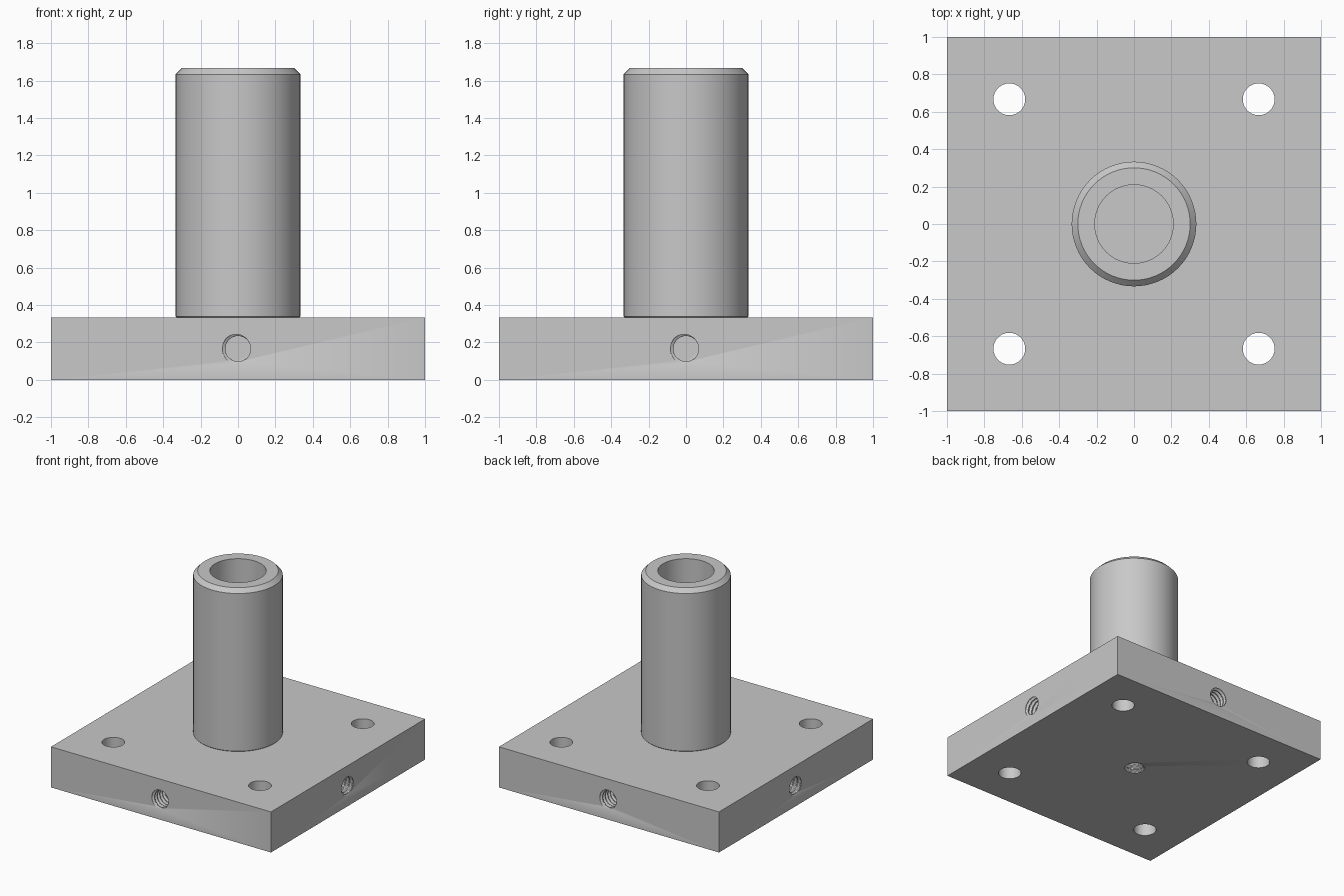
import bpy, bmesh, math
from mathutils import Matrix, Vector

cube = bpy.data.objects.get("Cube")
if cube:
    bpy.data.objects.remove(cube, do_unlink=True)

PLATE_TOP = 1 / 3
COLUMN_R = 1 / 3
COLUMN_TOP = 5 / 3
SEGMENTS = 64

# One plain machined-metal colour
metal = bpy.data.materials.new("grey metal")
metal.use_nodes = True
grey = (0.58, 0.58, 0.58, 1)
metal.diffuse_color = grey
metal.node_tree.nodes["Principled BSDF"].inputs["Base Color"].default_value = grey


def make_object(name, bm):
    bmesh.ops.recalc_face_normals(bm, faces=bm.faces)
    mesh = bpy.data.meshes.new(name)
    bm.to_mesh(mesh)
    bm.free()
    mesh.materials.append(metal)
    obj = bpy.data.objects.new(name, mesh)
    bpy.context.collection.objects.link(obj)
    return obj


def select_only(obj):
    bpy.ops.object.select_all(action='DESELECT')
    obj.select_set(True)
    bpy.context.view_layer.objects.active = obj


def cut(target, cutter):
    select_only(target)
    mod = target.modifiers.new("cut", 'BOOLEAN')
    mod.operation = 'DIFFERENCE'
    mod.solver = 'EXACT'
    mod.object = cutter
    bpy.ops.object.modifier_apply(modifier=mod.name)
    bpy.data.objects.remove(cutter, do_unlink=True)


def lathe(name, profile):
    """Closed solid turned about z; the profile starts and ends on the axis."""
    bm = bmesh.new()
    verts = [bm.verts.new((r, 0, z)) for r, z in profile]
    edges = [bm.edges.new(pair) for pair in zip(verts, verts[1:])]
    bmesh.ops.spin(bm, geom=verts + edges, axis=(0, 0, 1), cent=(0, 0, 0),
                   angle=math.tau, steps=SEGMENTS, use_duplicate=False)
    bmesh.ops.remove_doubles(bm, verts=bm.verts, dist=0.0001)
    return make_object(name, bm)


def thread_cutter(name, mouth, inward, depth):
    """Screw-shaped plug: the radius follows a helical wave."""
    minor, major, pitch, rows, sides, lead = 0.068, 0.084, 0.033, 12, 32, 0.02
    bm = bmesh.new()
    rings = []
    for i in range(int((depth + lead) / pitch * rows) + 1):
        z = i * pitch / rows - lead
        ring = []
        for j in range(sides):
            a = math.tau * j / sides
            wave = math.cos(math.tau * z / pitch - a)
            mix = min(1, max(0, 0.5 + 0.65 * wave))
            r = minor + (major - minor) * mix
            ring.append(bm.verts.new((r * math.cos(a), r * math.sin(a), z)))
        rings.append(ring)
    for low, high in zip(rings, rings[1:]):
        for j in range(sides):
            k = (j + 1) % sides
            bm.faces.new((low[j], low[k], high[k], high[j]))
    bm.faces.new(rings[0][::-1])
    bm.faces.new(rings[-1])
    turn = Vector(inward).to_track_quat('Z', 'Y').to_matrix().to_4x4()
    bm.transform(Matrix.Translation(mouth) @ turn)
    return make_object(name, bm)


# Square base plate
bm = bmesh.new()
bmesh.ops.create_cube(bm, size=1, matrix=Matrix.Translation((0, 0, PLATE_TOP / 2))
                      @ Matrix.Diagonal((2, 2, PLATE_TOP, 1)))
plate = make_object("base_plate", bm)

# Four plain bolt holes
for x in (-2 / 3, 2 / 3):
    for y in (-2 / 3, 2 / 3):
        bm = bmesh.new()
        bmesh.ops.create_cone(bm, cap_ends=True, segments=48, radius1=0.085,
                              radius2=0.085, depth=1,
                              matrix=Matrix.Translation((x, y, PLATE_TOP / 2)))
        cut(plate, make_object("bolt_hole_cutter", bm))

# Threaded blind holes in the four sides and the underside
for dx, dy in ((0, -1), (1, 0), (0, 1), (-1, 0)):
    cut(plate, thread_cutter("side_thread_cutter", (dx, dy, PLATE_TOP / 2),
                             (-dx, -dy, 0), 0.33))
cut(plate, thread_cutter("bottom_thread_cutter", (0, 0, 0), (0, 0, 1), 0.25))

# Hollow column with a chamfered rim and a blind bore
column = lathe("hollow_column", [
    (0, PLATE_TOP), (COLUMN_R - 0.005, PLATE_TOP), (COLUMN_R, PLATE_TOP + 0.005),
    (COLUMN_R, COLUMN_TOP - 0.033), (COLUMN_R - 0.033, COLUMN_TOP),
    (0.21, COLUMN_TOP), (0.21, PLATE_TOP + 0.01), (0, PLATE_TOP + 0.01)])

for part in (plate, column):
    select_only(part)
    bpy.ops.object.shade_smooth_by_angle(angle=math.radians(30))
